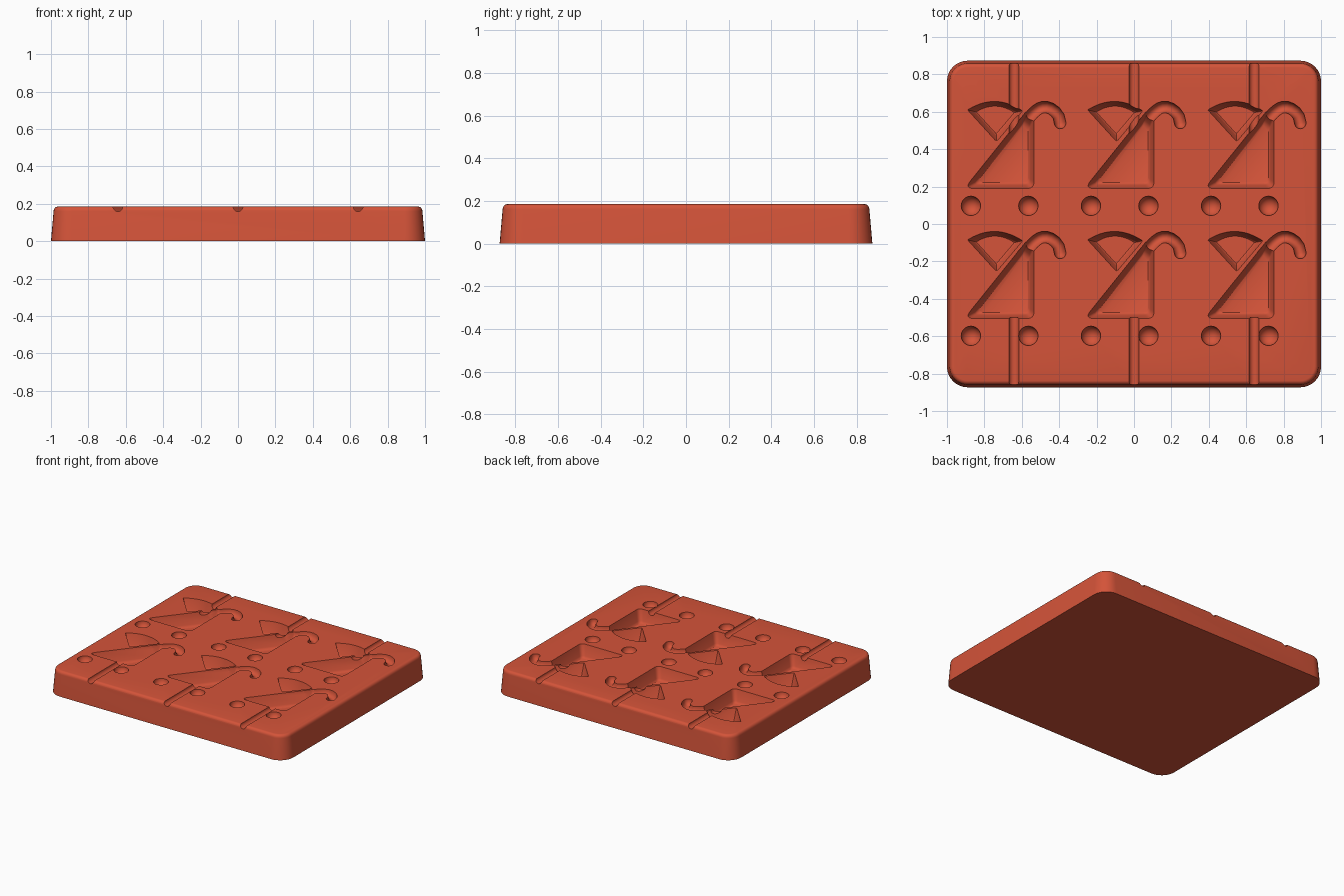
import bpy, bmesh, math
from mathutils import Vector, Matrix

if "Cube" in bpy.data.objects:
    bpy.data.objects.remove(bpy.data.objects["Cube"], do_unlink=True)

H = 0.185          # tray height
DEPTH = 0.095      # pocket depth
COLUMNS = (-0.642, 0, 0.642)
ROWS = (0, -0.695)

clay = bpy.data.materials.new("terracotta_red")
clay.use_nodes = True
clay.diffuse_color = (0.66, 0.088, 0.041, 1)
clay.node_tree.nodes["Principled BSDF"].inputs["Base Color"].default_value = clay.diffuse_color


def make_object(name, bm):
    bmesh.ops.recalc_face_normals(bm, faces=bm.faces)
    mesh = bpy.data.meshes.new(name)
    bm.to_mesh(mesh)
    bm.free()
    mesh.materials.append(clay)
    ob = bpy.data.objects.new(name, mesh)
    bpy.context.collection.objects.link(ob)
    return ob


def loft(bm, rings):
    """Skin a closed solid through rings of equal point count."""
    loops = [[bm.verts.new(p) for p in ring] for ring in rings]
    n = len(loops[0])
    for a, b in zip(loops, loops[1:]):
        for i in range(n):
            j = (i + 1) % n
            bm.faces.new((a[i], a[j], b[j], b[i]))
    bm.faces.new(loops[0][::-1])
    bm.faces.new(loops[-1])


def round_corners(corners, cut, steps=6):
    out = []
    for i, c in enumerate(corners):
        c = Vector(c)
        p = c + (Vector(corners[i - 1]) - c).normalized() * cut[i]
        q = c + (Vector(corners[(i + 1) % len(corners)]) - c).normalized() * cut[i]
        for k in range(steps + 1):
            t = k / steps
            out.append(p * (1 - t) ** 2 + c * 2 * t * (1 - t) + q * t * t)
    return out


def rounded_rect(w, d, r, z):
    pts = []
    for quarter, (sx, sy) in enumerate(((1, 1), (-1, 1), (-1, -1), (1, -1))):
        for k in range(9):
            a = math.pi / 2 * (quarter + k / 8)
            pts.append((sx * (w - r) + r * math.cos(a), sy * (d - r) + r * math.sin(a), z))
    return pts


def pocket(bm, outline, centre, floor_scale, shift):
    """Drafted pocket cutter with a small fillet around its floor."""
    c = Vector(centre)
    slope = (1 - floor_scale) / DEPTH
    levels = [(1 + slope * 0.02, 0.02), (1, 0), (floor_scale + 0.05, -DEPTH + 0.015),
              (floor_scale, -DEPTH + 0.005), (floor_scale - 0.05, -DEPTH)]
    rings = []
    for s, z in levels:
        flat = [c + (Vector(p) - c) * s + Vector(shift) for p in outline]
        rings.append([(p.x, p.y, H + z) for p in flat])
    loft(bm, rings)


def hook(bm, path, radius, shift):
    """Round groove cutter swept along a path, with a domed tip."""
    pts = [Vector(p) for p in path]
    tip = (pts[-1] - pts[-2]).normalized()
    radii = [radius] * len(pts)
    for a in (25, 50, 75):
        a = math.radians(a)
        pts.append(Vector(path[-1]) + tip * radius * math.sin(a))
        radii.append(radius * math.cos(a))
    rings = []
    for i, p in enumerate(pts):
        d = (pts[min(i + 1, len(pts) - 1)] - pts[max(i - 1, 0)]).normalized()
        side = Vector((d.y, -d.x))
        ring = []
        for k in range(20):
            a = math.tau * k / 20
            f = p + side * radii[i] * math.cos(a) + Vector(shift)
            ring.append((f.x, f.y, H + 1.4 * radii[i] * math.sin(a)))
        rings.append(ring)
    loft(bm, rings)


# Tray body with drafted sides and a rounded top rim
body = bmesh.new()
levels = [(0, 0), (0.014, H - 0.025)]
for k in range(1, 6):
    a = math.radians(18 * k)
    levels.append((0.014 + 0.022 * (1 - math.cos(a)), H - 0.025 + 0.025 * math.sin(a)))
loft(body, [rounded_rect(1 - i, 0.873 - i, 0.11 - i, z) for i, z in levels])
tray = make_object("mould_tray", body)

# Outlines of one motif, for the middle column of the back row
triangle = round_corners([(-0.265, 0.19), (0.107, 0.19), (0.107, 0.57), (0.067, 0.604)],
                         (0.05, 0.035, 0.01, 0.01))
fan = [(-0.093, 0.44)]
for k in range(15):
    t = k / 14
    fan.append((0.047 - 0.295 * t, 0.605 + 0.19 * t * (1 - t) + 0.005 * t))
fan = round_corners(fan, [0.012] + [0.006] * 15, 2)
hook_path = [(0.042, 0.525), (0.102, 0.592), (0.118, 0.606), (0.137, 0.619), (0.155, 0.625),
             (0.175, 0.625), (0.198, 0.617), (0.221, 0.6), (0.239, 0.575), (0.247, 0.54)]

cut = {n: bmesh.new() for n in ("triangle_pockets", "fan_pockets", "hook_grooves",
                                "pour_channels", "key_dimples")}
for x in COLUMNS:
    for y in ROWS:
        pocket(cut["triangle_pockets"], triangle, (-0.013, 0.31), 0.79, (x, y))
        pocket(cut["fan_pockets"], fan, (-0.098, 0.575), 0.74, (x, y))
        hook(cut["hook_grooves"], hook_path, 0.031, (x, y))
        for dx in (-0.23, 0.077):
            bmesh.ops.create_uvsphere(cut["key_dimples"], u_segments=24, v_segments=16, radius=0.052,
                                      matrix=Matrix.Translation((x + dx, y + 0.097, H)))
    for y0, y1 in ((0.48, 0.95), (-0.95, -0.47)):
        place = Matrix.Translation((x, (y0 + y1) / 2, H)) @ Matrix.Rotation(math.pi / 2, 4, "X")
        bmesh.ops.create_cone(cut["pour_channels"], cap_ends=True, segments=20, radius1=0.026,
                              radius2=0.026, depth=y1 - y0, matrix=place)

# Carve the cavities
bpy.context.view_layer.objects.active = tray
for name, bm in cut.items():
    cutter = make_object(name, bm)
    cutter.hide_render = True
    mod = tray.modifiers.new(name, "BOOLEAN")
    mod.operation = "DIFFERENCE"
    mod.solver = "EXACT"
    mod.object = cutter
    bpy.ops.object.modifier_apply(modifier=name)
    bpy.data.objects.remove(cutter, do_unlink=True)

# Smooth shading with crisp edges
bpy.ops.object.select_all(action="DESELECT")
tray.select_set(True)
bpy.ops.object.shade_smooth_by_angle(angle=math.radians(35))
